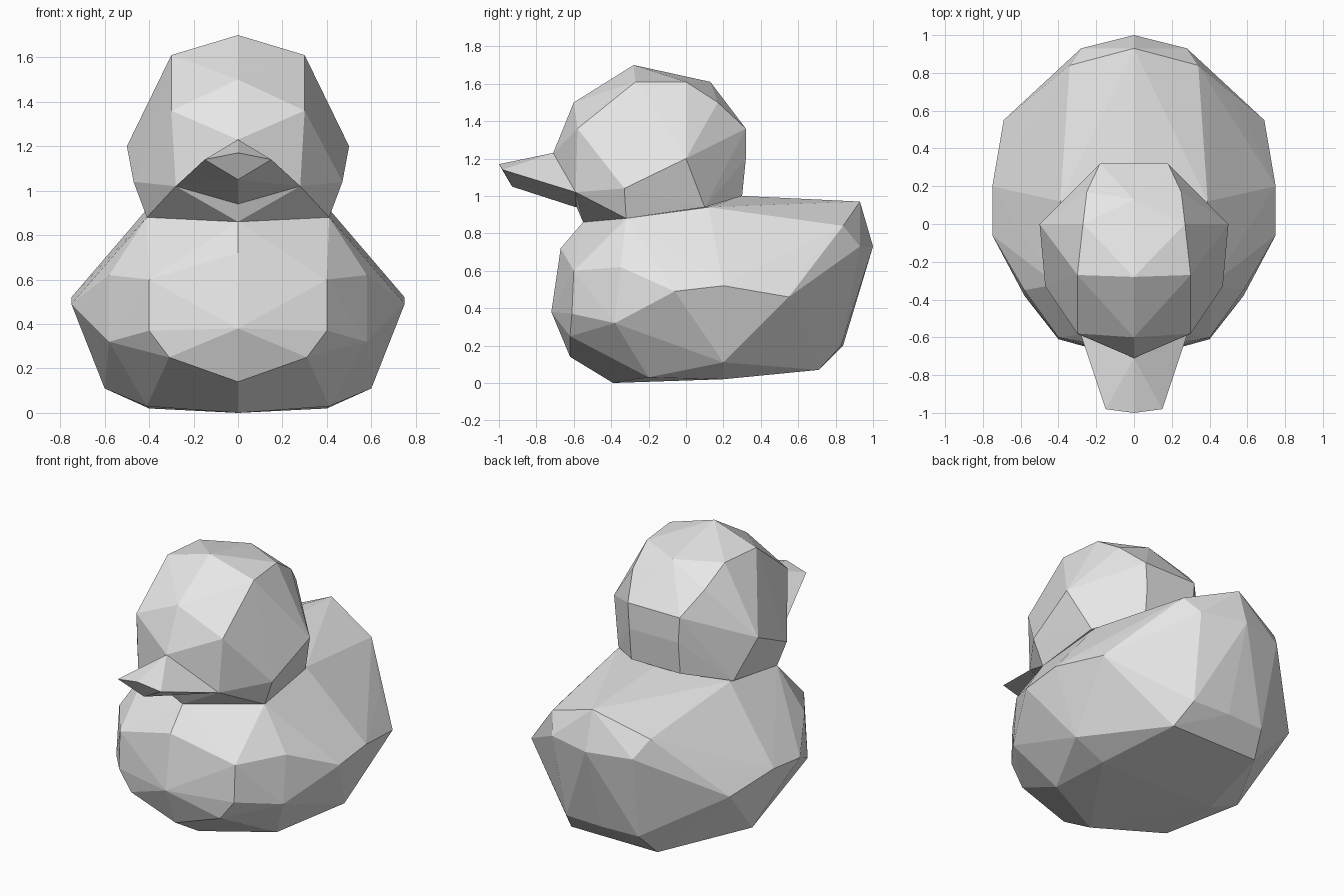
import bpy
import bmesh

default_cube = bpy.data.objects.get("Cube")
if default_cube:
    bpy.data.objects.remove(default_cube, do_unlink=True)


def make_material(name, colour):
    material = bpy.data.materials.new(name)
    material.use_nodes = True
    material.diffuse_color = colour
    shader = next(node for node in material.node_tree.nodes if node.type == "BSDF_PRINCIPLED")
    shader.inputs["Base Color"].default_value = colour
    shader.inputs["Roughness"].default_value = .8
    return material


def faceted_shell(name, centre_points, side_points, material):
    """Wrap a flat-shaded shell around centre-line points and mirrored side points."""
    bm = bmesh.new()
    for y, z in centre_points:
        bm.verts.new((0, y, z))
    for x, y, z in side_points:
        bm.verts.new((x, y, z))
        bm.verts.new((-x, y, z))

    hull = bmesh.ops.convex_hull(bm, input=list(bm.verts))
    unused = set(hull["geom_interior"]) | set(hull["geom_unused"])
    loose = [item for item in unused if isinstance(item, bmesh.types.BMVert)]
    bmesh.ops.delete(bm, geom=loose, context="VERTS")
    bmesh.ops.recalc_face_normals(bm, faces=list(bm.faces))

    mesh = bpy.data.meshes.new(name)
    bm.to_mesh(mesh)
    bm.free()
    mesh.materials.append(material)
    shell = bpy.data.objects.new(name, mesh)
    bpy.context.collection.objects.link(shell)
    return shell


pale_grey = make_material("pale grey", (.8, .8, .8, 1))

# Body: belly, breast, back and tail along the centre line
body_profile = [
    (-.39, 0), (-.62, .14), (-.72, .38), (-.67, .72), (-.55, .86),
    (.3, 1), (.93, .97), (1, .73), (.84, .2), (.71, .07),
]
belly = [(.41, -.2, .03), (.4, .2, .02), (.3, .71, .07), (.6, .2, .11)]
breast = [
    (.31, -.62, .25), (.58, -.38, .32), (.4, -.61, .37),
    (.4, -.6, .6), (.58, -.35, .62), (.41, -.32, .88),
]
wings = [
    (.68, -.14, .41), (.75, -.06, .49), (.75, .2, .52),
    (.69, .55, .46), (.54, .64, .64), (.55, .6, .33),
]
back_and_tail = [(.39, .12, .94), (.34, .84, .84), (.28, .93, .73), (.25, .83, .2)]
faceted_shell("body", body_profile, belly + breast + wings + back_and_tail, pale_grey)

# Head: crown, cheeks and neck rim
head_profile = [
    (-.55, .86), (-.71, 1.23), (-.6, 1.5), (-.28, 1.7),
    (.13, 1.61), (.3, 1),
]
crown = [(.3, -.27, 1.61), (.27, 0, 1.61), (.25, .17, 1.5), (.3, -.58, 1.36)]
cheeks = [
    (.5, 0, 1.2), (.47, -.33, 1.04), (.28, -.59, 1.02),
    (.18, .32, 1.36), (.17, .32, 1.2),
]
neck = [(.41, -.32, .88), (.4, .1, .94), (.17, .3, 1)]
faceted_shell("head", head_profile, crown + cheeks + neck, pale_grey)

# Bill: wide root tapering to a blunt upturned tip
bill_profile = [(-.71, 1.23), (-1, 1.17), (-.93, 1.05), (-.59, .94), (-.45, 1)]
bill_sides = [(.28, -.59, 1.02), (.15, -.98, 1.14)]
faceted_shell("bill", bill_profile, bill_sides, pale_grey)
